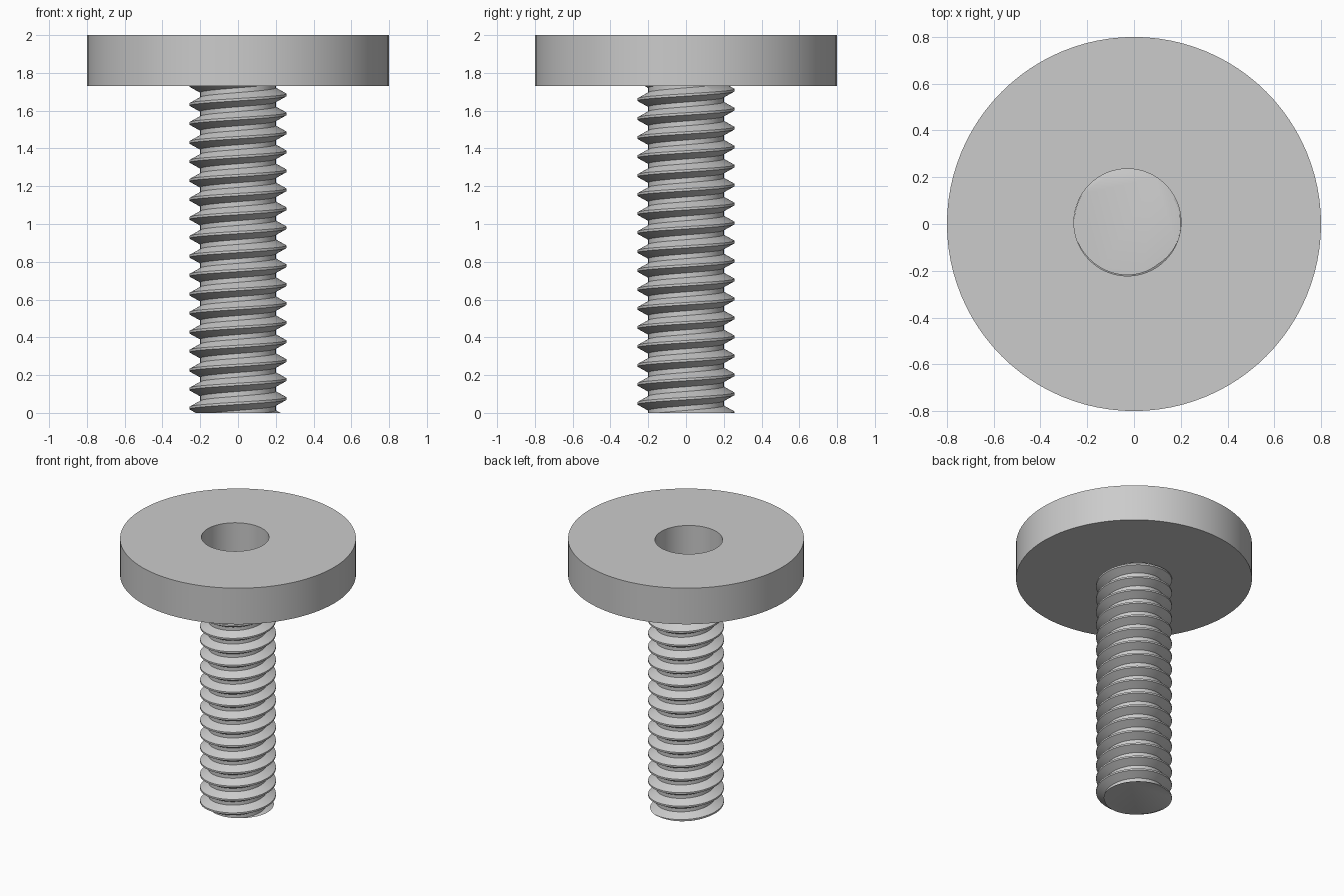
import bpy
import bmesh
import math

if "Cube" in bpy.data.objects:
    bpy.data.objects.remove(bpy.data.objects["Cube"], do_unlink=True)

HEIGHT, SHAFT = 2.0, 1.73
MAJOR, MINOR = 0.257, 0.2
TURNS = 17.22
PITCH = SHAFT / TURNS
START = math.radians(88)      # crest direction at the shaft's lower end
SEG = 64

steel = bpy.data.materials.new("grey_steel")
steel.use_nodes = True
GREY = (0.6, 0.6, 0.6, 1)
steel.diffuse_color = GREY
steel.node_tree.nodes["Principled BSDF"].inputs["Base Color"].default_value = GREY


def finish(bm, name):
    bmesh.ops.recalc_face_normals(bm, faces=bm.faces[:])
    mesh = bpy.data.meshes.new(name)
    bm.to_mesh(mesh)
    bm.free()
    mesh.materials.append(steel)
    obj = bpy.data.objects.new(name, mesh)
    bpy.context.collection.objects.link(obj)
    bpy.ops.object.select_all(action="DESELECT")
    obj.select_set(True)
    bpy.context.view_layer.objects.active = obj
    bpy.ops.object.shade_smooth_by_angle(angle=math.radians(30))


# Threaded shaft: a helical V profile, each turn sharing its root with the next
bm = bmesh.new()
profile = [(-3 / 8, MINOR), (-1 / 16, MAJOR), (1 / 16, MAJOR), (3 / 8, MINOR)]
columns = []
for k in range(-2 * SEG, int(TURNS + 3) * SEG):
    a = START + math.tau * k / SEG
    columns.append([bm.verts.new((r * math.cos(a), r * math.sin(a),
                                  PITCH * (k / SEG + h))) for h, r in profile])
for k in range(len(columns) - SEG - 1):
    here = columns[k] + columns[k + SEG][:1]
    ahead = columns[k + 1] + columns[k + SEG + 1][:1]
    for j in range(4):
        bm.faces.new((here[j], ahead[j], ahead[j + 1], here[j + 1]))

# Trim both ends flat and cap them
for z, direction in ((0, -1), (SHAFT, 1)):
    cut = bmesh.ops.bisect_plane(
        bm, geom=bm.verts[:] + bm.edges[:] + bm.faces[:], dist=1e-6,
        plane_co=(0, 0, z), plane_no=(0, 0, direction), clear_outer=True)
    rim = [e for e in cut["geom_cut"] if isinstance(e, bmesh.types.BMEdge)]
    bmesh.ops.edgeloop_fill(bm, edges=rim)
bmesh.ops.delete(bm, geom=[v for v in bm.verts if not v.link_faces], context="VERTS")
finish(bm, "threaded_shaft")

# Disc head with a slightly off-centre socket
bm = bmesh.new()
SIDES = 96
loops = [(0, 0, 0.8, SHAFT), (0, 0, 0.8, HEIGHT),
         (-0.028, 0.007, 0.229, HEIGHT), (-0.028, 0.007, 0.229, SHAFT)]
rings = []
for cx, cy, r, z in loops:
    angles = [math.tau * i / SIDES for i in range(SIDES)]
    rings.append([bm.verts.new((cx + r * math.cos(a), cy + r * math.sin(a), z))
                  for a in angles])
for n, ring in enumerate(rings):
    following = rings[(n + 1) % len(rings)]
    for i in range(SIDES):
        j = (i + 1) % SIDES
        bm.faces.new((ring[i], ring[j], following[j], following[i]))
finish(bm, "disc_head")
